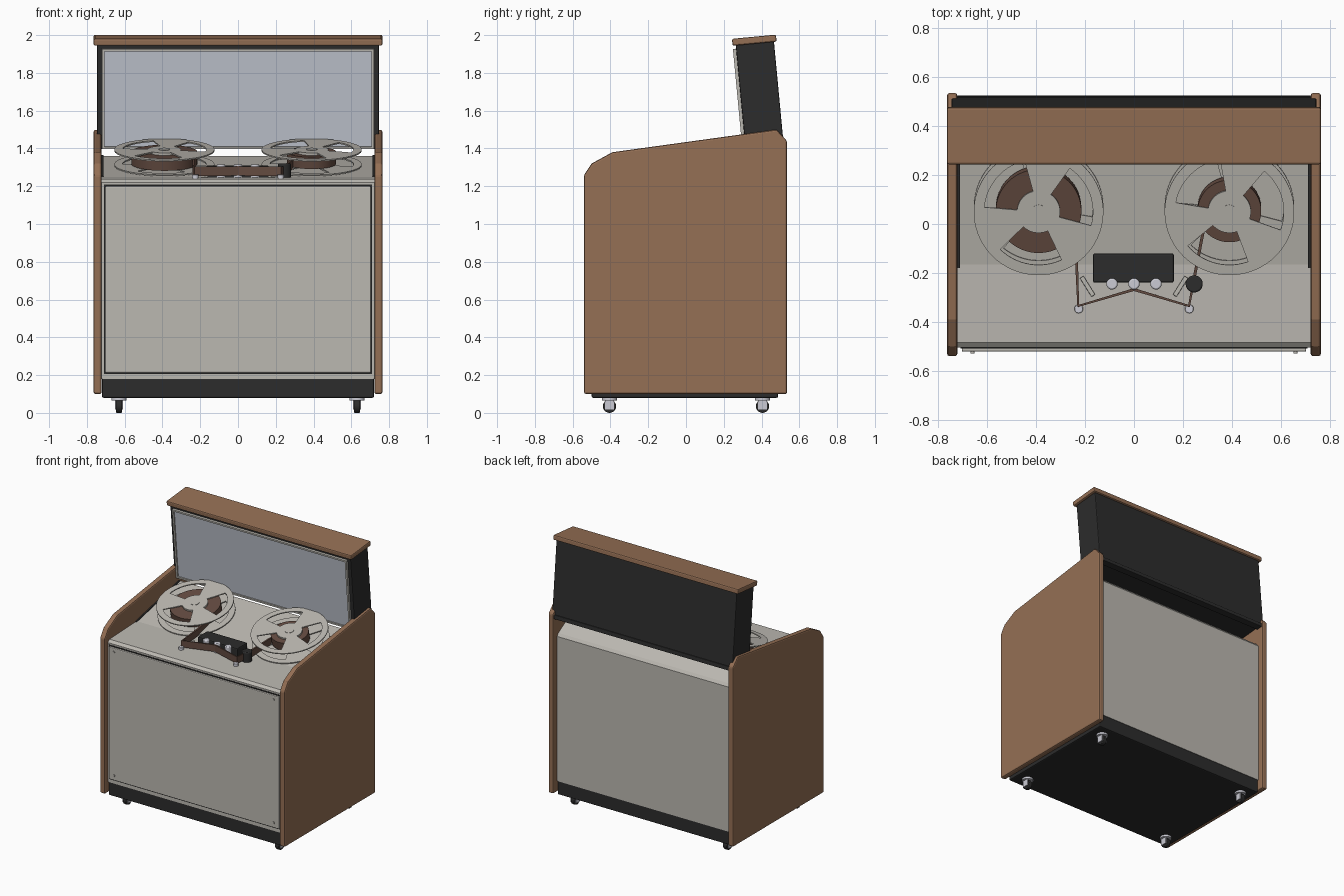
import bpy, bmesh, math
from mathutils import Matrix, Vector

if "Cube" in bpy.data.objects:
    bpy.data.objects.remove(bpy.data.objects["Cube"])


def material(name, r, g, b, rough=0.6):
    m = bpy.data.materials.new(name)
    m.use_nodes = True
    m.diffuse_color = (r, g, b, 1)
    node = m.node_tree.nodes["Principled BSDF"]
    node.inputs["Base Color"].default_value = (r, g, b, 1)
    node.inputs["Roughness"].default_value = rough
    return m


WOOD = material("walnut wood", 0.30, 0.16, 0.09)
GREY = material("warm grey paint", 0.50, 0.48, 0.44)
BLACK = material("black trim", 0.025, 0.025, 0.025)
SCREEN = material("pale blue panel", 0.52, 0.55, 0.62)
TAPE = material("brown tape", 0.125, 0.07, 0.052)
CHROME = material("chrome", 0.60, 0.60, 0.66, 0.3)


def finish(name, bm, mat, at=Matrix(), bevel=0, smooth=False):
    bmesh.ops.recalc_face_normals(bm, faces=bm.faces)
    me = bpy.data.meshes.new(name)
    bm.to_mesh(me)
    bm.free()
    ob = bpy.data.objects.new(name, me)
    bpy.context.collection.objects.link(ob)
    me.materials.append(mat)
    ob.matrix_world = at
    if bevel:
        mod = ob.modifiers.new("Bevel", "BEVEL")
        mod.width, mod.segments, mod.limit_method = bevel, 2, "ANGLE"
    if smooth:
        bpy.ops.object.select_all(action="DESELECT")
        ob.select_set(True)
        bpy.context.view_layer.objects.active = ob
        bpy.ops.object.shade_smooth_by_angle(angle=math.radians(35))
    return ob


def box(name, mat, x, y, z, at=Matrix(), bevel=0.0):
    """Box from (low, high) ranges on each axis."""
    bm = bmesh.new()
    bmesh.ops.create_cube(bm, size=1)
    for v in bm.verts:
        v.co = [(a + b) / 2 + (b - a) * c for (a, b), c in zip((x, y, z), v.co)]
    return finish(name, bm, mat, at, bevel)


def prism(name, mat, profile, x0, x1, bevel=0.0):
    """Extrude a (y, z) profile along x."""
    bm = bmesh.new()
    face = bm.faces.new([bm.verts.new((x0, y, z)) for y, z in profile])
    geom = bmesh.ops.extrude_face_region(bm, geom=[face])["geom"]
    moved = [g for g in geom if isinstance(g, bmesh.types.BMVert)]
    bmesh.ops.translate(bm, verts=moved, vec=(x1 - x0, 0, 0))
    return finish(name, bm, mat, bevel=bevel)


def cylinder(name, mat, radius, z0, z1, at, bevel=0.0, sides=32):
    bm = bmesh.new()
    bmesh.ops.create_cone(bm, cap_ends=True, segments=sides, radius1=radius, radius2=radius,
                          depth=z1 - z0, matrix=Matrix.Translation((0, 0, (z0 + z1) / 2)))
    return finish(name, bm, mat, at, bevel, True)


def rot(deg, axis="X"):
    return Matrix.Rotation(math.radians(deg), 4, axis)


def place(x, y, z):
    return Matrix.Translation((x, y, z))


BREAK_Y, SLOPE = -0.165, 0.22


def deck(y):
    """Height of the deck at depth y."""
    return 1.25 + (SLOPE * (y - BREAK_Y) if y > BREAK_Y else 0.04 * (y - BREAK_Y))


SIDES = (("right", -1), ("left", 1))

# Cabinet: wooden sides, grey body, plinth and front panel
side = [(-0.54, 0.1), (0.535, 0.1), (0.535, 1.44), (0.48, 1.5),
        (-0.39, 1.38), (-0.5, 1.32), (-0.54, 1.26)]
for label, s in SIDES:
    prism(f"{label}_side_panel", WOOD, side, s * 0.722, s * 0.764, 0.01)
    prism(f"{label}_deck_trim", BLACK,
          [(y, deck(y) + d) for y, d in ((-0.18, 0), (0.33, 0), (0.33, 0.006), (-0.18, 0.006))],
          s * 0.712, s * 0.722)
body = [(-0.505, 0.18), (0.49, 0.18), (0.49, 1.26), (0.475, 1.28), (0.34, deck(0.34)),
        (BREAK_Y, deck(BREAK_Y)), (-0.485, deck(-0.485)), (-0.505, 1.22)]
prism("cabinet_body", GREY, body, -0.722, 0.722)
box("plinth", BLACK, (-0.72, 0.72), (-0.5, 0.488), (0.08, 0.185), bevel=0.008)
box("front_panel_shadow_gap", BLACK, (-0.71, 0.71), (-0.508, -0.5), (0.205, 1.208))
box("front_panel", GREY, (-0.704, 0.704), (-0.522, -0.5), (0.212, 1.2), bevel=0.006)
for x in (-0.66, 0.66):
    for z in (0.25, 1.17):
        cylinder("panel_screw", GREY, 0.009, 0, 0.008, place(x, -0.521, z) @ rot(90), sides=12)

# Casters
for x in (-0.63, 0.63):
    for y in (-0.405, 0.405):
        cylinder("caster_plate", CHROME, 0.04, 0.066, 0.082, place(x, y, 0), sides=20)
        cylinder("caster_wheel", BLACK, 0.035, -0.016, 0.016,
                 place(x, y, 0.035) @ rot(90, "Y"), 0.005, 24)
        for s in (-1, 1):
            cx = x + s * 0.019
            box("caster_fork", CHROME, (cx - 0.003, cx + 0.003),
                (y - 0.024, y + 0.024), (0.018, 0.068))

# Tilted upright hood with pale panel and wooden cap
hood = place(0, 0.415, 1.407) @ rot(5.4)
box("hood_body", BLACK, (-0.746, 0.746), (-0.1, 0.103), (0, 0.555), hood, 0.006)
box("hood_rear_lip", BLACK, (-0.735, 0.735), (0.06, 0.11), (-0.015, 0.015), hood, 0.004)
box("hood_panel", SCREEN, (-0.706, 0.706), (-0.109, -0.09), (0.012, 0.522), hood)
for z in (0, 0.52):
    box("hood_frame_rail", GREY, (-0.72, 0.72), (-0.117, -0.098), (z, z + 0.013), hood)
for label, s in SIDES:
    box(f"{label}_hood_frame_post", GREY, sorted((s * 0.707, s * 0.72)),
        (-0.117, -0.098), (0, 0.533), hood)
box("hood_cap", WOOD, (-0.764, 0.764), (-0.117, 0.117), (0.55, 0.587), hood, 0.008)


def flange(name, at, turn):
    """Thin disc with three sector windows."""
    bm = bmesh.new()
    n, radii = 72, (0.012, 0.088, 0.222, 0.265)
    rings = [[bm.verts.new((r * math.cos(math.tau * i / n), r * math.sin(math.tau * i / n), 0))
              for i in range(n)] for r in radii]
    for k in range(3):
        for i in range(n):
            angle = (i + 0.5) * 360 / n - turn
            if k == 1 and abs((angle + 60) % 120 - 60) < 33:
                continue
            j = (i + 1) % n
            bm.faces.new((rings[k][i], rings[k + 1][i], rings[k + 1][j], rings[k][j]))
    ob = finish(name, bm, GREY, at)
    mod = ob.modifiers.new("Solidify", "SOLIDIFY")
    mod.thickness, mod.offset = 0.007, 0


# Reels
tilt = math.degrees(math.atan(SLOPE))
for (label, s), wound, turn in zip(SIDES, (0.175, 0.13), (20, 15)):
    at = place(s * 0.39, 0.07, deck(0.07)) @ rot(tilt)
    cylinder(f"{label}_reel_spindle", GREY, 0.03, -0.01, 0.098, at)
    cylinder(f"{label}_reel_hub", GREY, 0.088, 0.012, 0.094, at, sides=48)
    cylinder(f"{label}_reel_tape", TAPE, wound, 0.018, 0.082, at, sides=64)
    flange(f"{label}_reel_lower_flange", at @ place(0, 0, 0.012), turn + 5)
    flange(f"{label}_reel_upper_flange", at @ place(0, 0, 0.092), turn)

# Tape path between the reels
path = [(-0.236, -0.02), (-0.235, -0.15), (-0.228, -0.335), (0, -0.268),
        (0.225, -0.335), (0.25, -0.2), (0.285, -0.02)]
bm = bmesh.new()
pairs = [[bm.verts.new((x, y, deck(y) + h)) for h in (0.01, 0.06)] for x, y in path]
for a, b in zip(pairs, pairs[1:]):
    bm.faces.new((a[0], b[0], b[1], a[1]))
ribbon = finish("tape_ribbon", bm, TAPE)
mod = ribbon.modifiers.new("Solidify", "SOLIDIFY")
mod.thickness, mod.offset = 0.012, 0

# Head block, heads, rollers and capstan
box("head_block", BLACK, (-0.168, 0.163), (-0.24, -0.12), (1.24, 1.31), bevel=0.008)
for x in (-0.09, 0, 0.09):
    cylinder("tape_head", CHROME, 0.023, 1.24, 1.315, place(x, -0.245, 0), 0.006, 24)
for label, s in SIDES:
    cylinder(f"{label}_guide_roller", CHROME, 0.018, 1.235, 1.262,
             place(s * 0.226, -0.347, 0), 0.003, 20)
    arm = place(s * 0.19, -0.255, 1.25) @ rot(s * -32, "Z")
    box(f"{label}_guide_arm", GREY, (-0.009, 0.009), (-0.045, 0.045), (-0.005, 0.012), arm, 0.003)
cylinder("capstan", BLACK, 0.035, 1.24, 1.32, place(0.246, -0.245, 0), 0.006)
